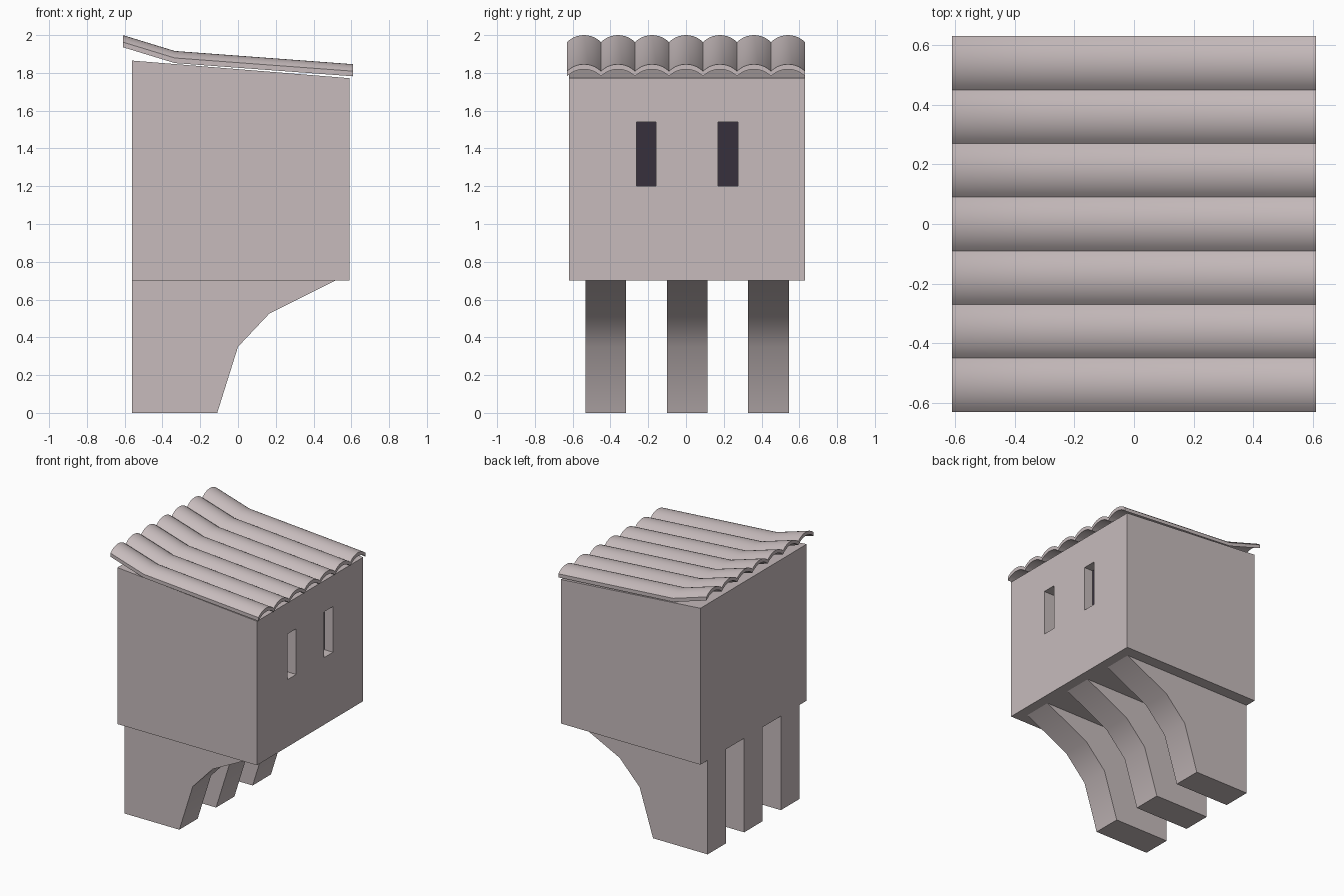
import bpy, math

if "Cube" in bpy.data.objects:
    bpy.data.objects.remove(bpy.data.objects["Cube"])


def material(name, rgb):
    m = bpy.data.materials.new(name)
    m.diffuse_color = (*rgb, 1)
    m.use_nodes = True
    m.node_tree.nodes["Principled BSDF"].inputs["Base Color"].default_value = m.diffuse_color
    return m


STONE = material("pinkish_grey_stone", (0.57, 0.50, 0.505))
DARK = material("dark_opening", (0.038, 0.029, 0.046))


def make(name, verts, faces, mat, smooth=False):
    me = bpy.data.meshes.new(name)
    me.from_pydata(verts, [], faces)
    me.materials.append(mat)
    ob = bpy.data.objects.new(name, me)
    bpy.context.collection.objects.link(ob)
    if smooth:
        bpy.ops.object.select_all(action='DESELECT')
        ob.select_set(True)
        bpy.context.view_layer.objects.active = ob
        bpy.ops.object.shade_smooth_by_angle(angle=math.radians(30))
    return ob


def extrude_y(name, profile, y0, y1, mat, smooth=False):
    """Solid from a counter-clockwise (x, z) profile, run from y0 to y1."""
    n = len(profile)
    verts = [(x, y, z) for y in (y0, y1) for x, z in profile]
    faces = [tuple(range(n)), tuple(range(2 * n - 1, n - 1, -1))]
    faces += [(i, i + n, (i + 1) % n + n, (i + 1) % n) for i in range(n)]
    return make(name, verts, faces, mat, smooth)


def block(name, x0, x1, y0, y1, z0, z1, mat):
    return extrude_y(name, [(x0, z0), (x1, z0), (x1, z1), (x0, z1)], y0, y1, mat)


# Main room with sloping top
room = extrude_y("room", [(-0.56, 0.70), (0.59, 0.70), (0.59, 1.772), (-0.56, 1.865)],
                 -0.62, 0.63, STONE)

# Slit windows: recesses with dark backs
for i, (y0, y1, depth) in enumerate([(-0.262, -0.158, 0.10), (0.17, 0.275, 0.075)]):
    back = 0.59 - depth
    cutter = block(f"window_cutter_{i}", back, 0.70, y0, y1, 1.20, 1.54, STONE)
    cutter.hide_render = True
    cutter.hide_set(True)
    mod = room.modifiers.new("window", 'BOOLEAN')
    mod.operation = 'DIFFERENCE'
    mod.solver = 'EXACT'
    mod.object = cutter
    block(f"window_back_{i}", back - 0.002, back + 0.003, y0, y1, 1.20, 1.54, DARK)

# Three curved support brackets
bracket = [(-0.56, 0), (-0.11, 0), (0, 0.35), (0.165, 0.525), (0.515, 0.70), (-0.56, 0.70)]
for i, y in enumerate((-0.425, 0.007, 0.437)):
    extrude_y(f"bracket_{i}", bracket, y - 0.108, y + 0.108, STONE, True)

# Roof tiles: arched shells following a bent slope
SEG, PITCH, RISE, THICK = 10, 0.18, 0.037, 0.027
path = [(-0.61, 1.936), (-0.335, 1.852), (0.61, 1.782)]
radius = (PITCH ** 2 / 4 + RISE ** 2) / (2 * RISE)
half = math.asin(PITCH / 2 / radius)
arc = []
for k in range(SEG + 1):
    a = -half + 2 * half * k / SEG
    arc.append((radius * math.sin(a), radius * math.cos(a) - radius + RISE))
section = arc + [(y, z + THICK) for y, z in reversed(arc)]
m = len(section)
for t in range(7):
    yc = (t - 3) * PITCH
    verts = [(x, yc + y, z + h) for x, z in path for y, h in section]
    faces = []
    for r in range(len(path) - 1):
        for k in range(m):
            j = (k + 1) % m
            faces.append((r * m + k, r * m + j, (r + 1) * m + j, (r + 1) * m + k))
    # End caps as strips between inner and outer arcs
    for k in range(SEG):
        quad = (k, m - 1 - k, m - 2 - k, k + 1)
        faces.append(quad)
        faces.append(tuple(2 * m + q for q in reversed(quad)))
    make(f"roof_tile_{t}", verts, faces, STONE, True)

# Consistent outward normals
import bmesh
for ob in bpy.data.objects:
    bm = bmesh.new()
    bm.from_mesh(ob.data)
    bmesh.ops.recalc_face_normals(bm, faces=bm.faces)
    bm.to_mesh(ob.data)
    bm.free()
